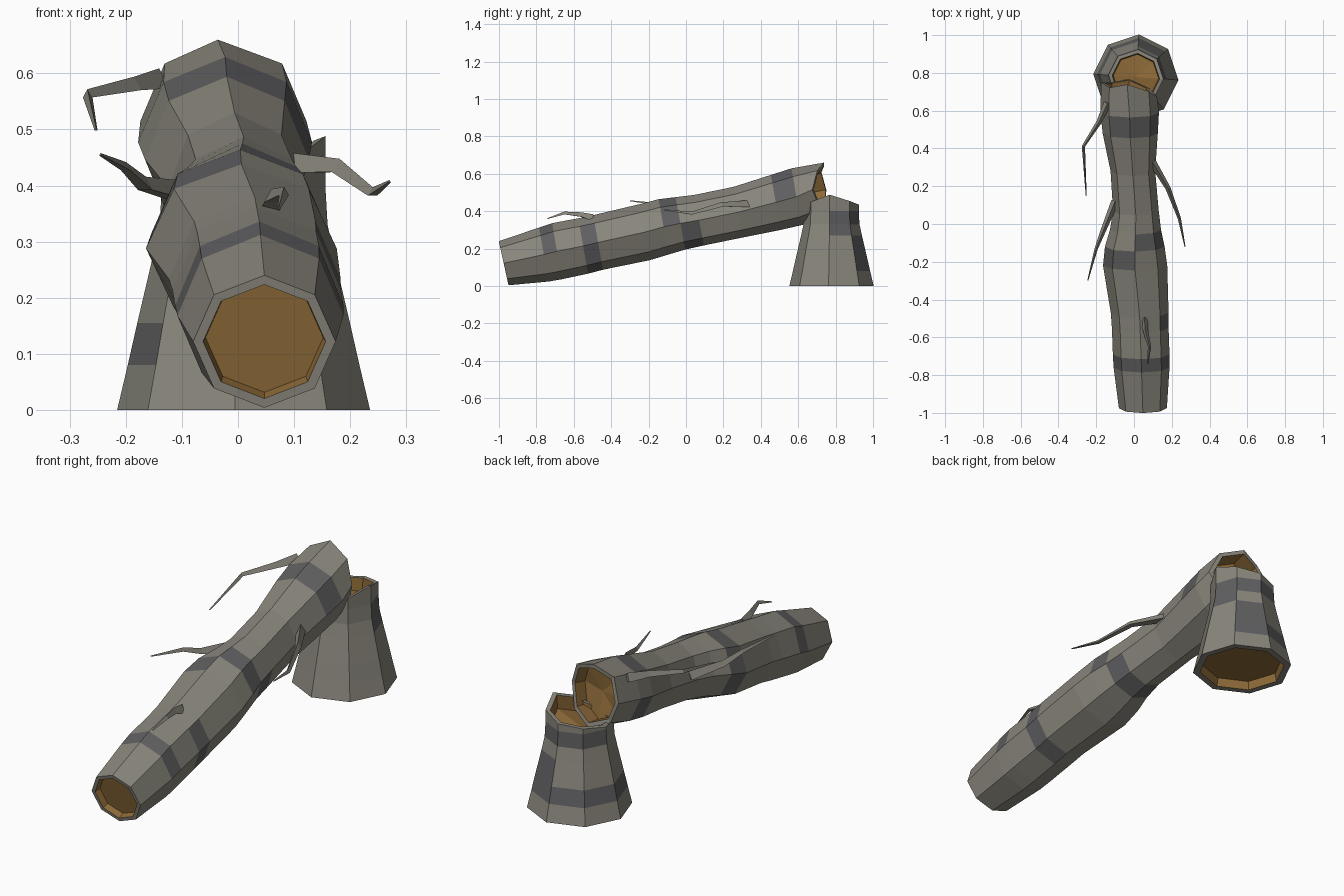
import bpy, math
from mathutils import Vector

if "Cube" in bpy.data.objects:
    bpy.data.objects.remove(bpy.data.objects["Cube"])

SIDES = 8


def material(name, col):
    m = bpy.data.materials.new(name)
    m.diffuse_color = (*col, 1)
    m.use_nodes = True
    m.node_tree.nodes["Principled BSDF"].inputs["Base Color"].default_value = m.diffuse_color
    return m


BARK = material("bark", (0.25, 0.24, 0.20))
DARK = material("dark_bark", (0.115, 0.115, 0.12))
WOOD = material("cut_wood", (0.27, 0.145, 0.04))


def skin(name, rings, paint, mats):
    """Bridge equal rings, close both ends, paint(segment, side) gives the material slot."""
    n = len(rings[0])
    verts = [p for r in rings for p in r]
    faces, slots = [], []
    for i in range(len(rings) - 1):
        for k in range(n):
            j = (k + 1) % n
            faces.append((i*n + k, i*n + j, (i+1)*n + j, (i+1)*n + k))
            slots.append(paint(i, k))
    for i, ring in ((0, rings[0]), (len(rings) - 1, rings[-1])):
        c = len(verts)
        verts.append(sum(ring, Vector()) / n)
        for k in range(n):
            j = (k + 1) % n
            faces.append((i*n + j, i*n + k, c) if i == 0 else (i*n + k, i*n + j, c))
            slots.append(paint(-1 if i == 0 else i, k))
    me = bpy.data.meshes.new(name)
    me.from_pydata(verts, [], faces)
    for m in mats:
        me.materials.append(m)
    me.polygons.foreach_set("material_index", slots)
    me.update()
    ob = bpy.data.objects.new(name, me)
    bpy.context.collection.objects.link(ob)
    return ob


def recess(ring, inward, scale=0.86):
    """Rim and sunken floor ring for a cut end."""
    c = sum(ring, Vector()) / len(ring)
    rim = [c + (p - c) * scale for p in ring]
    floor = [c + (p - c) * scale * 0.96 + inward for p in ring]
    return rim, floor


def hollow(name, rings, bands, in_start, in_end):
    """Bark tube with recessed wooden ends; bands = {segment: dark sides}."""
    rim0, floor0 = recess(rings[0], in_start)
    rim1, floor1 = recess(rings[-1], in_end)
    last = len(rings) + 2

    def paint(i, k):
        if i <= 0 or i >= last:
            return 2
        return 1 if k in bands.get(i - 2, ()) else 0
    return skin(name, [floor0, rim0] + rings + [rim1, floor1], paint, (BARK, DARK, WOOD))


# fallen log: y, centre x, half width, centre z, half height
LOG = [(-.975, .047, .127, .122, .118), (-.76, .04, .148, .168, .144),
       (-.69, .038, .15, .186, .15), (-.55, .033, .15, .214, .148),
       (-.47, .03, .153, .233, .146), (-.22, .006, .17, .288, .15),
       (-.12, .004, .158, .316, .148), (-.03, .008, .135, .335, .14),
       (.07, .01, .121, .352, .135), (.28, -.006, .118, .395, .135),
       (.48, -.02, .146, .447, .147), (.59, -.023, .155, .477, .152),
       (.71, -.026, .148, .515, .145)]
JAG = (.0, .01, -.035, -.01, .03, .02, .04, .03)
log_rings = []
for i, (y, cx, rx, zc, rz) in enumerate(LOG):
    ring = []
    for k in range(SIDES):
        a = k * math.tau / SIDES
        jag = JAG[k] if i == len(LOG) - 1 else 0
        ring.append(Vector((cx + rx*math.sin(a), y - .026*math.cos(a) + jag,
                            zc + rz*math.cos(a))))
    log_rings.append(ring)
log_rings[-1][0] += Vector((-.01, .055, 0))
hollow("fallen_log", log_rings,
       {1: (6, 7, 0, 1), 3: (1, 2, 3), 5: (5, 6, 7), 6: (0, 1), 7: (2, 3, 4), 10: (7, 0, 1, 5)},
       Vector((0, .03, .007)), Vector((0, -.07, -.015)))

# stump: height, radius
STUMP = [(0, .226), (.08, .207), (.155, .19), (.27, .163), (.33, .15), (.40, .146)]
TOP = (.435, .455, .488, .45, .40, .40, .41, .425)


def stump_ring(r, heights):
    return [Vector((.01 + r*math.sin(k*math.tau/SIDES + .07),
                    .778 + r*math.cos(k*math.tau/SIDES + .07), heights[k])) for k in range(SIDES)]


stump_rings = [stump_ring(r, [z] * SIDES) for z, r in STUMP] + [stump_ring(.146, TOP)]
stump = hollow("stump", stump_rings, {1: (0, 5, 6, 7), 2: (0,), 3: (1,), 4: (0, 1, 6, 7)},
               Vector((0, 0, .04)), Vector((0, 0, -.06)))
stump.data.flip_normals()


# bare twigs: tapering three-sided sweeps
def twig(name, path, radii=(.024, .016, .010, .003)):
    pts = [Vector(p) for p in path]
    rings = []
    for i, p in enumerate(pts):
        d = (pts[min(i+1, len(pts)-1)] - pts[max(i-1, 0)]).normalized()
        u = d.cross(Vector((0, 0, 1))).normalized()
        v = u.cross(d)
        rings.append([p + radii[i]*(u*math.sin(a) + v*math.cos(a))
                      for a in (0, math.tau/3, 2*math.tau/3)])
    skin(name, rings, lambda i, k: 0, (BARK,))


twig("twig_right", [(.09, .34, .435), (.18, .19, .432), (.24, .03, .387), (.27, -.12, .407)])
twig("twig_upper_left", [(-.14, .64, .585), (-.185, .54, .578), (-.268, .41, .562), (-.253, .15, .50)])
twig("twig_lower_left", [(-.10, .12, .385), (-.165, -.04, .40), (-.20, -.13, .432), (-.245, -.30, .455)])
twig("twig_front", [(.055, -.50, .36), (.06, -.56, .378), (.082, -.65, .388), (.073, -.74, .36)])

for ob in bpy.data.objects:
    ob.data.validate()
